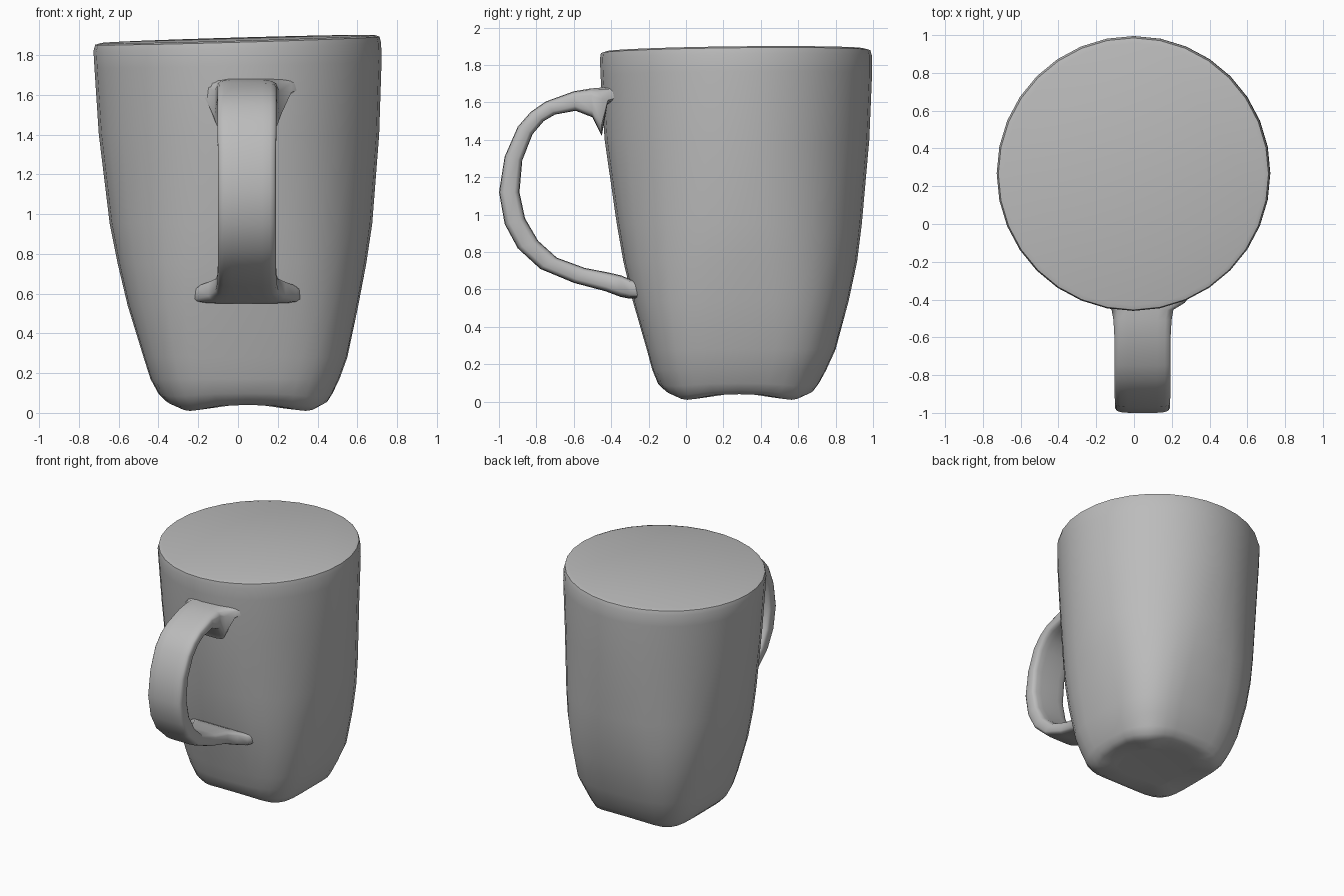
import bpy, bmesh, math
from mathutils import Vector

cube = bpy.data.objects.get("Cube")
if cube:
    bpy.data.objects.remove(cube)

clay = bpy.data.materials.new("plain grey clay")
clay.use_nodes = True
GREY = (0.5, 0.5, 0.5, 1)
clay.diffuse_color = GREY
clay.node_tree.nodes["Principled BSDF"].inputs["Base Color"].default_value = GREY


def loft(name, rings, angle):
    """Skin a list of closed rings, cap both ends and shade smooth."""
    bm = bmesh.new()
    loops = [[bm.verts.new(p) for p in ring] for ring in rings]
    n = len(loops[0])
    for a, b in zip(loops, loops[1:]):
        for i in range(n):
            j = (i + 1) % n
            bm.faces.new((a[i], a[j], b[j], b[i]))
    bm.faces.new(loops[0][::-1])
    bm.faces.new(loops[-1])
    bmesh.ops.recalc_face_normals(bm, faces=bm.faces)
    mesh = bpy.data.meshes.new(name)
    bm.to_mesh(mesh)
    bm.free()
    mesh.materials.append(clay)
    obj = bpy.data.objects.new(name, mesh)
    bpy.context.collection.objects.link(obj)
    bpy.ops.object.select_all(action="DESELECT")
    obj.select_set(True)
    bpy.context.view_layer.objects.active = obj
    bpy.ops.object.shade_smooth_by_angle(angle=math.radians(angle))


def rounded(t, power):
    """Point on a unit superellipse: power 1 is a circle, less is squarer."""
    c, s = math.cos(t), math.sin(t)
    return (math.copysign(abs(c) ** power, c), math.copysign(abs(s) ** power, s))


# Cup body: solid tapered cup, each row is z, left, right, front, back
BODY = [
    (0.035, -0.20, 0.29, 0.05, 0.52),
    (0.025, -0.31, 0.41, -0.06, 0.63),
    (0.045, -0.36, 0.45, -0.11, 0.68),
    (0.09, -0.40, 0.475, -0.15, 0.71),
    (0.17, -0.44, 0.51, -0.18, 0.75),
    (0.28, -0.475, 0.55, -0.21, 0.80),
    (0.54, -0.555, 0.605, -0.285, 0.87),
    (0.75, -0.605, 0.645, -0.335, 0.915),
    (0.95, -0.645, 0.675, -0.37, 0.94),
    (1.40, -0.70, 0.71, -0.435, 0.98),
    (1.75, -0.722, 0.722, -0.457, 0.995),
    (1.84, -0.727, 0.72, -0.46, 0.995),
    (1.872, -0.718, 0.712, -0.455, 0.985),
    (1.88, -0.69, 0.69, -0.43, 0.955),
]


def body_ring(z, left, right, front, back, sides=32):
    # The foot is a rounded square that turns into a round rim
    power = 1 - 0.38 * min(1, max(0, (1.2 - z) / 0.9))
    ring = []
    for i in range(sides):
        t = 2 * math.pi * i / sides
        u, v = rounded(t, power)
        x = (left + right) / 2 + (right - left) / 2 * u
        y = (front + back) / 2 + (back - front) / 2 * v
        # The rim leans up to the left and back, the foot rests on its corners
        lean = max(0, (z - 1.4) / 0.5) * (0.03 * x + 0.012 * (y - 0.27))
        foot = 0.018 * math.cos(4 * t) * max(0, 1 - z / 0.15)
        ring.append((x, y, z + lean + foot))
    return ring


loft("cup_body", [body_ring(*row) for row in BODY], 40)

# Handle: flat strap, each row is outer y, z, inner y, z, half width
STRAP = [
    (-0.34, 1.67, -0.35, 1.62, 0.28),
    (-0.41, 1.68, -0.42, 1.59, 0.225),
    (-0.455, 1.68, -0.45, 1.42, 0.165),
    (-0.51, 1.675, -0.50, 1.52, 0.155),
    (-0.60, 1.66, -0.59, 1.555, 0.15),
    (-0.75, 1.605, -0.70, 1.535, 0.15),
    (-0.83, 1.55, -0.76, 1.50, 0.15),
    (-0.90, 1.47, -0.82, 1.43, 0.15),
    (-0.97, 1.31, -0.875, 1.29, 0.147),
    (-1.00, 1.12, -0.89, 1.12, 0.147),
    (-0.97, 0.95, -0.86, 0.98, 0.147),
    (-0.90, 0.82, -0.79, 0.86, 0.147),
    (-0.78, 0.71, -0.69, 0.77, 0.147),
    (-0.60, 0.635, -0.54, 0.715, 0.15),
    (-0.43, 0.59, -0.41, 0.69, 0.16),
    (-0.35, 0.56, -0.345, 0.675, 0.195),
    (-0.30, 0.55, -0.30, 0.655, 0.25),
    (-0.22, 0.55, -0.22, 0.63, 0.29),
]


def strap_ring(oy, oz, iy, iz, half, sides=16):
    outer, inner = Vector((0.045, oy, oz)), Vector((0.045, iy, iz))
    mid, thick = (outer + inner) / 2, (outer - inner) / 2
    ring = []
    for i in range(sides):
        u, v = rounded(2 * math.pi * (i + 0.5) / sides, 0.4)
        ring.append(mid + Vector((half * u, 0, 0)) + thick * v)
    return ring


loft("handle", [strap_ring(*row) for row in STRAP], 60)
